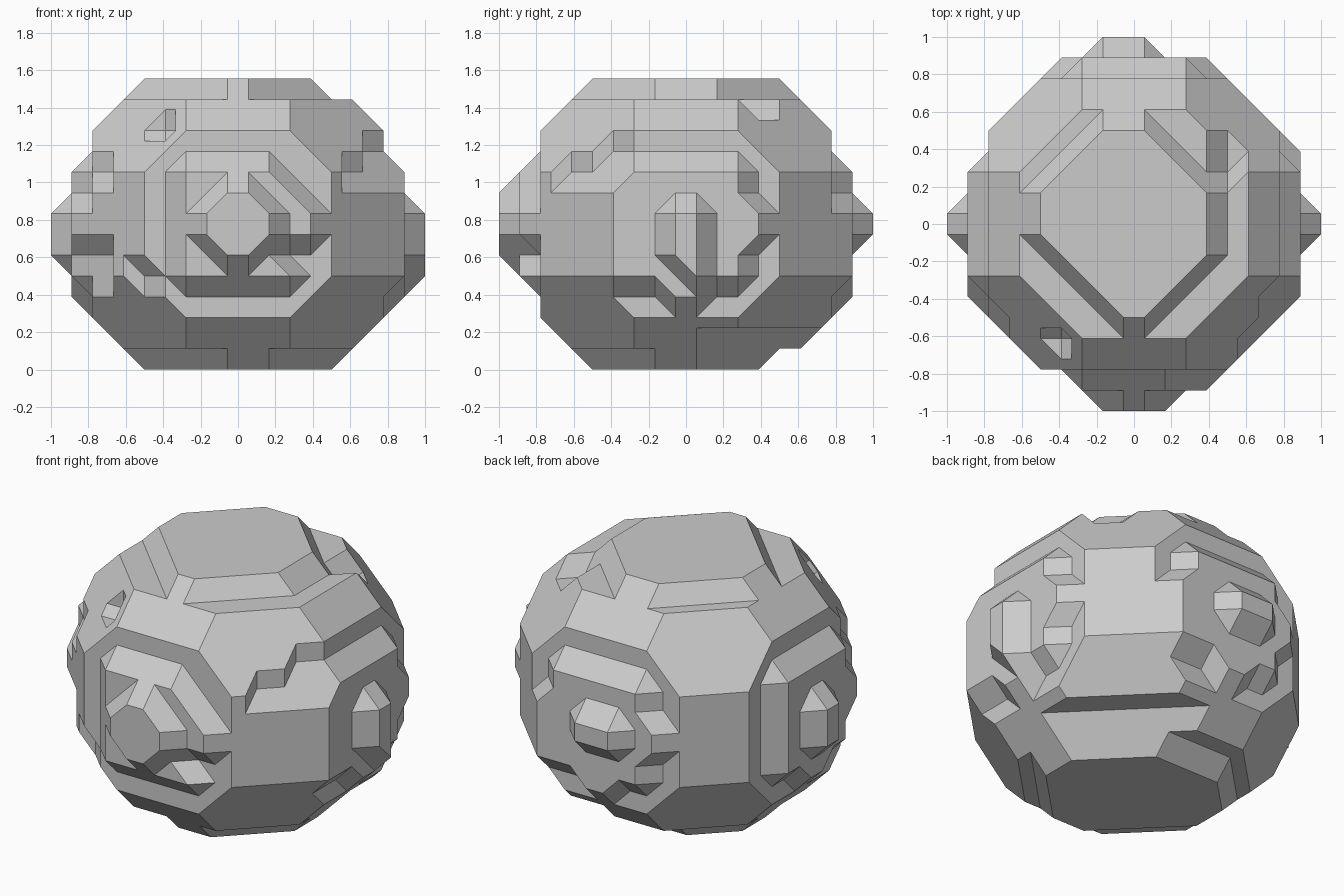
import bpy, bmesh
from itertools import product

if "Cube" in bpy.data.objects:
    bpy.data.objects.remove(bpy.data.objects["Cube"])

U = 1 / 9          # lattice spacing
CZ = 7             # height of the rock's middle, in lattice units

# small chips out of the body: x, y, z ranges in lattice units
CHIPS = [
    (2, 3, -8, -7, -2, -1), (2, 3, -8, -7, 2, 3), (-8, -7, 3, 4, -4, 4),
    (-4, -3, -8, -7, -4, 4), (6, 7, -5, -4, 2, 3), (6, 7, -4, -3, 3, 4),
    (5, 6, -6, -5, 2, 3), (4, 5, 2, 4, 5, 6), (-4, -3, -6, -5, 4, 5),
    (-1, 1, -8, -7, -4, -3), (-7, -6, -5, -4, -3, -1), (-7, -6, -5, -4, 2, 3),
    (-5, -4, -7, -6, -3, -2),
]


def solid(x, y, z):
    """True where a lattice point lies inside the rock (z measured from the middle)."""
    a, b, c = abs(x), abs(y), abs(z)
    if c > 7 or a > 9 or b > 9:
        return False
    if max(a, b) > 7 and z > 3:
        return False
    for x0, x1, y0, y1, z0, z1 in CHIPS:
        if x0 <= x <= x1 and y0 <= y <= y1 and z0 <= z <= z1:
            return False
    # flat crown and foot, with an overhanging ledge at the back right
    if z > 6:
        return a + b <= (6 if x < 0 < y else 5) and x < 4 and a < 5 and b < 5
    if z < -6:
        return a < 5 and -5 < y < 4 and -5 <= x + y <= 5 and -6 <= x - y <= 6
    if z < -5 and x > 0 and y > 0 and x + y > 6:
        return False
    # knobs on the four sides
    if a > 8:
        return b < 1 and -2 < z < 1 or x > 0 and 0 < y < 1 and -3 < z < 1
    if b > 8:
        if y > 0:
            return -2 < x < 1 and c < 1
        return a + c <= 2
    # rounded body, with upright diagonal walls
    if a * a + b * b + c * c > 68.8 or a + b + c > 13.6:
        wide = max(a, b) < 7 or (x > 7 and y < 0) or (y > 7 and x > 0 and z < 1)
        return -3 < z < 2 and a * a + b * b < 68.8 and wide
    return True


CORNERS = list(product((0, 1), repeat=3))
EDGES = [(p, q) for p in CORNERS for q in CORNERS
         if p < q and sum(abs(i - j) for i, j in zip(p, q)) == 1]
cache = {}


def has_diagonal(keep):
    """True if any side of the cell has only two opposite corners filled."""
    for k in range(3):
        for s in (0, 1):
            side = [p for p in CORNERS if p[k] == s and p in keep]
            if len(side) == 2 and sum(abs(i - j) for i, j in zip(*side)) == 2:
                return True
    return False


def cell_faces(inside):
    """Bevelled surface inside one lattice cell, as polygons in cell units."""
    if inside in cache:
        return cache[inside]
    keep = {p for p, s in zip(CORNERS, inside) if s}
    core = keep
    if len(keep) > 4 and not has_diagonal(keep):
        core = set(CORNERS) - keep
    pts = [tuple(map(float, p)) for p in core]
    pts += [tuple((i + j) / 2 for i, j in zip(p, q))
            for p, q in EDGES if (p in keep) != (q in keep)]
    hull = bmesh.new()
    for p in pts:
        hull.verts.new(p)
    bmesh.ops.convex_hull(hull, input=hull.verts[:])
    result = []
    for f in hull.faces:
        cos = [tuple(v.co) for v in f.verts]
        on_side = any(all(abs(c[k] - s) < 1e-4 for c in cos)
                      for k in range(3) for s in (0, 1))
        if not on_side:
            result.append(cos)
    hull.free()
    cache[inside] = result
    return result


# Rock skin
bm = bmesh.new()
for i, j, k in product(range(-10, 10), range(-10, 10), range(-8, 8)):
    o = (i + .5, j + .5, k + .5)
    inside = tuple(solid(o[0] + a, o[1] + b, o[2] + c) for a, b, c in CORNERS)
    if all(inside) or not any(inside):
        continue
    for cos in cell_faces(inside):
        bm.faces.new([bm.verts.new(((o[0] + c[0]) * U, (o[1] + c[1]) * U,
                                    (o[2] + c[2] + CZ) * U)) for c in cos])
bmesh.ops.remove_doubles(bm, verts=bm.verts[:], dist=0.002)
bmesh.ops.recalc_face_normals(bm, faces=bm.faces[:])
bmesh.ops.dissolve_limit(bm, angle_limit=0.02, verts=bm.verts[:], edges=bm.edges[:])

mesh = bpy.data.meshes.new("rock")
bm.to_mesh(mesh)
bm.free()
rock = bpy.data.objects.new("rock", mesh)
bpy.context.collection.objects.link(rock)

stone = bpy.data.materials.new("stone grey")
stone.diffuse_color = (0.6, 0.6, 0.6, 1)
stone.use_nodes = True
stone.node_tree.nodes["Principled BSDF"].inputs["Base Color"].default_value = stone.diffuse_color
mesh.materials.append(stone)
